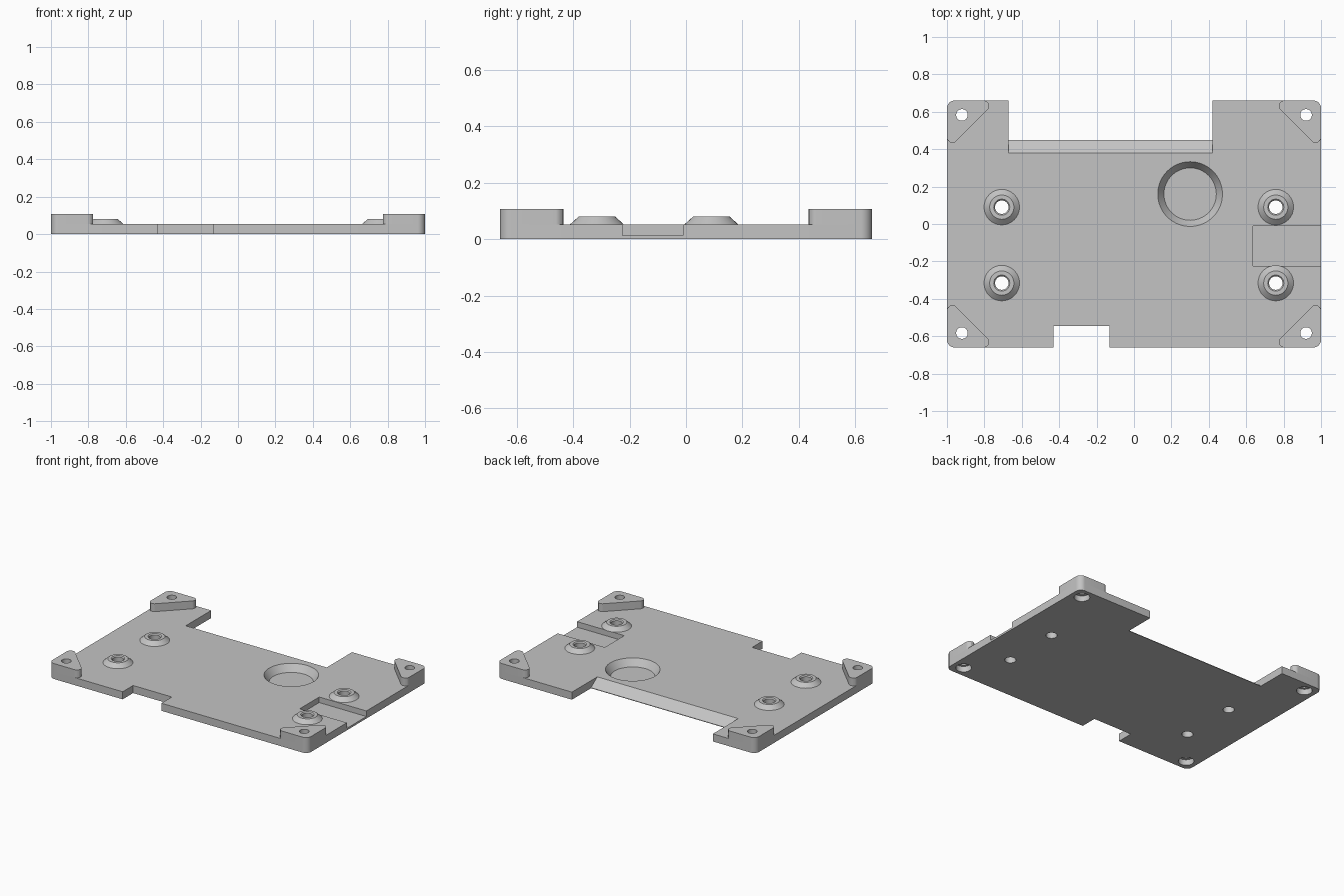
import bpy
import bmesh
import math
from mathutils import Vector, Matrix

default = bpy.data.objects.get("Cube")
if default:
    bpy.data.objects.remove(default, do_unlink=True)

W, D = 1.0, 0.66          # half width and half depth
PLATE, POST, BOSS = 0.053, 0.108, 0.08

grey = bpy.data.materials.new("light grey")
grey.use_nodes = True
grey.diffuse_color = (0.55, 0.55, 0.55, 1)
grey.node_tree.nodes["Principled BSDF"].inputs["Base Color"].default_value = grey.diffuse_color


def make_object(name, bm):
    bmesh.ops.recalc_face_normals(bm, faces=bm.faces)
    mesh = bpy.data.meshes.new(name)
    bm.to_mesh(mesh)
    bm.free()
    mesh.materials.append(grey)
    obj = bpy.data.objects.new(name, mesh)
    bpy.context.collection.objects.link(obj)
    return obj


def rounded(corners, steps=8):
    """Round each (x, y, radius) corner of a convex outline."""
    out = []
    for i, (x, y, r) in enumerate(corners):
        p = Vector((x, y))
        a = (Vector(corners[i - 1][:2]) - p).normalized()
        b = (Vector(corners[(i + 1) % len(corners)][:2]) - p).normalized()
        half = a.angle(b) / 2
        centre = p + (a + b).normalized() * (r / math.sin(half))
        start = p + a * (r / math.tan(half)) - centre
        end = p + b * (r / math.tan(half)) - centre
        for k in range(steps + 1):
            t = k / steps
            out.append(centre + start.lerp(end, t).normalized() * r)
    return out


def prism(name, outline, low, high, place=lambda u, v, w: (u, v, w)):
    bm = bmesh.new()
    base = bm.faces.new([bm.verts.new(place(u, v, low)) for u, v in outline])
    shift = Vector(place(0, 0, high)) - Vector(place(0, 0, low))
    ext = bmesh.ops.extrude_face_region(bm, geom=[base], use_keep_orig=True)
    moved = [g for g in ext["geom"] if isinstance(g, bmesh.types.BMVert)]
    bmesh.ops.translate(bm, verts=moved, vec=shift)
    return make_object(name, bm)


def box(name, x0, x1, y0, y1, z0, z1):
    return prism(name, [(x0, y0), (x1, y0), (x1, y1), (x0, y1)], z0, z1)


def cone(name, x, y, r0, r1, z0, z1, segments=32):
    bm = bmesh.new()
    bmesh.ops.create_cone(bm, cap_ends=True, segments=segments, radius1=r0, radius2=r1,
                          depth=z1 - z0, matrix=Matrix.Translation((x, y, (z0 + z1) / 2)))
    return make_object(name, bm)


def activate(obj):
    bpy.ops.object.select_all(action='DESELECT')
    obj.select_set(True)
    bpy.context.view_layer.objects.active = obj


def cut(obj, cutters):
    activate(obj)
    for cutter in cutters:
        cutter.hide_render = True
        mod = obj.modifiers.new("cut", 'BOOLEAN')
        mod.operation, mod.solver, mod.object = 'DIFFERENCE', 'EXACT', cutter
        bpy.ops.object.modifier_apply(modifier=mod.name)


def finish(obj):
    activate(obj)
    bpy.ops.object.shade_smooth_by_angle(angle=math.radians(30))


# Base plate
R = 0.04
plate = prism("base_plate", rounded([(-W, -D, R), (W, -D, R), (W, D, R), (-W, D, R)]), 0, PLATE)

# Rear notch with its sloped lip, front notch, side slot and round dish
slope = (PLATE - 0.004) / 0.07
slope_top = (0.45 - (0.2 - 0.004) / slope, 0.2)
cutters = [
    prism("rear_notch_cutter", [slope_top, (0.45, 0.004), (0.45, -0.1), (0.8, -0.1), (0.8, 0.2)],
          -0.67, 0.42, lambda u, v, w: (w, u, v)),
    box("front_notch_cutter", -0.43, -0.13, -0.8, -0.545, -0.1, 0.2),
    box("side_slot_cutter", 0.635, 1.1, -0.225, -0.01, 0.014, 0.2),
]
steep = 0.033 / (PLATE - 0.005)
cutters.append(cone("dish_cutter", 0.3, 0.16, 0.14, 0.14 + steep * 0.095, 0.005, 0.1, 64))

# Corner posts: rounded triangles with a screw hole and a wider bore below
for sx, x_name in ((-1, "right"), (1, "left")):
    for sy, y_name in ((-1, "front"), (1, "back")):
        tri = rounded([(0, 0, R), (0.267, 0, 0.029), (0, 0.267, 0.029)])
        outline = [(sx * (W - u), sy * (D - v)) for u, v in tri]
        post = prism(f"{y_name}_{x_name}_post", outline, PLATE, POST)
        hx, hy = sx * 0.92, sy * 0.583
        hole = cone("screw_hole_cutter", hx, hy, 0.031, 0.031, -0.1, 0.2)
        bore = cone("bore_cutter", hx, hy, 0.05, 0.05, -0.1, 0.04)
        cut(post, [hole])
        finish(post)
        cutters += [hole, bore]

# Standoff bosses: turned rings with tapered sides
RING = [(0.036, PLATE), (0.095, PLATE), (0.065, BOSS), (0.043, BOSS), (0.036, BOSS - 0.007)]
for x, x_name in ((-0.707, "right"), (0.758, "left")):
    for y, y_name in ((-0.316, "front"), (0.09, "back")):
        bm = bmesh.new()
        verts = [bm.verts.new((r, 0, z)) for r, z in RING]
        edges = [bm.edges.new((verts[i - 1], verts[i])) for i in range(len(verts))]
        bmesh.ops.spin(bm, geom=verts + edges, cent=(0, 0, 0), axis=(0, 0, 1),
                       angle=math.tau, steps=32, use_merge=True)
        bmesh.ops.remove_doubles(bm, verts=bm.verts, dist=0.0001)
        bmesh.ops.translate(bm, verts=bm.verts, vec=(x, y, 0))
        finish(make_object(f"{y_name}_{x_name}_boss", bm))
        cutters.append(cone("boss_hole_cutter", x, y, 0.036, 0.036, -0.1, 0.2))

cut(plate, cutters)
finish(plate)
for cutter in cutters:
    bpy.data.objects.remove(cutter, do_unlink=True)
